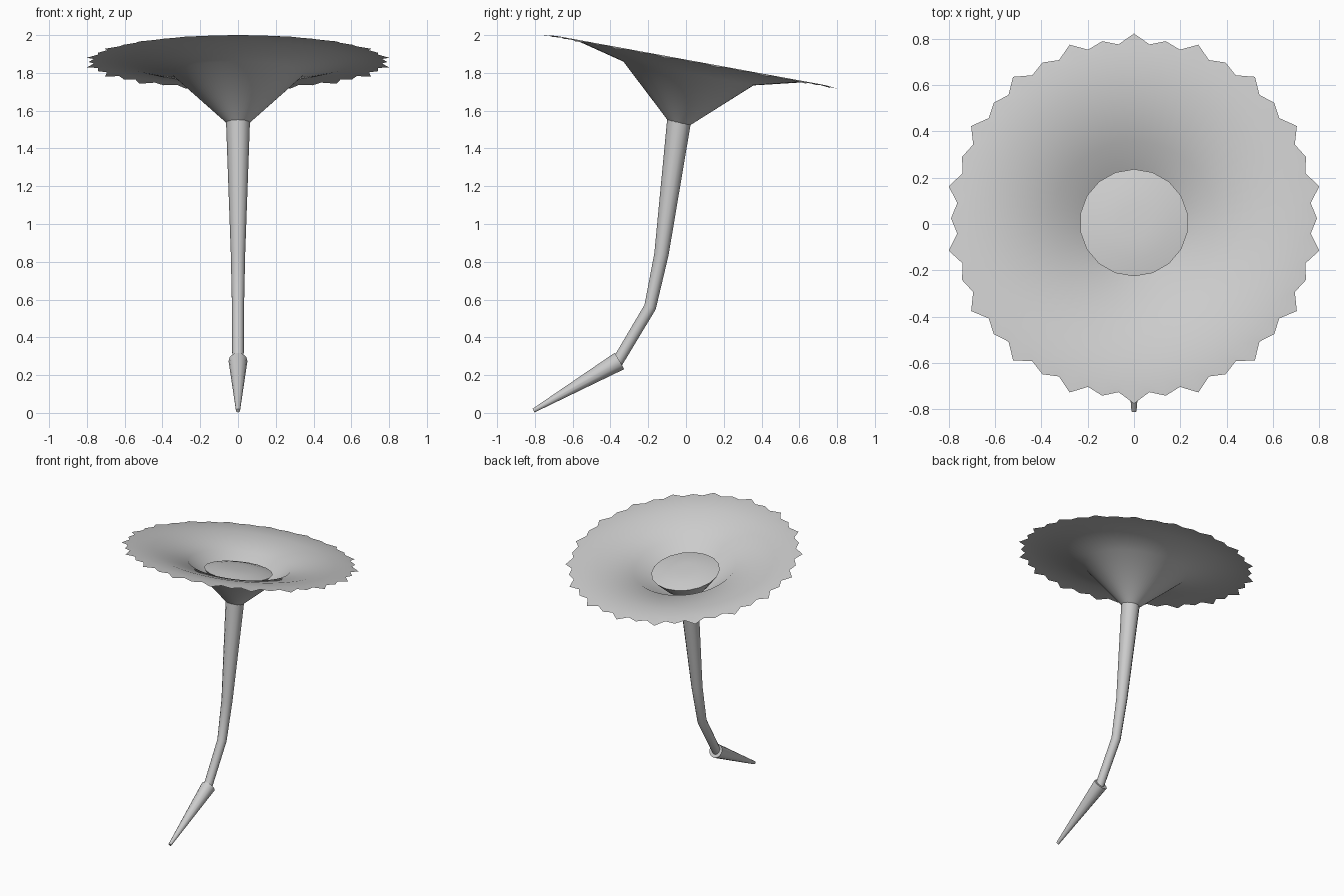
import bpy, bmesh
from math import sin, cos, pi, atan2
from mathutils import Vector, Matrix

if "Cube" in bpy.data.objects:
    bpy.data.objects.remove(bpy.data.objects["Cube"])

grey = bpy.data.materials.new("light grey")
grey.use_nodes = True
tone = (0.6, 0.6, 0.6, 1)
grey.diffuse_color = tone
grey.node_tree.nodes["Principled BSDF"].inputs["Base Color"].default_value = tone


def skin(name, rings, cap_start=False, cap_end=False, angle=50):
    """Bridge a list of closed rings of points into one smooth object."""
    bm = bmesh.new()
    loops = [[bm.verts.new(p) for p in ring] for ring in rings]
    n = len(loops[0])
    for low, high in zip(loops, loops[1:]):
        for i in range(n):
            j = (i + 1) % n
            bm.faces.new((low[i], low[j], high[j], high[i]))
    if cap_start:
        bm.faces.new(loops[0][::-1])
    if cap_end:
        bm.faces.new(loops[-1])
    mesh = bpy.data.meshes.new(name)
    bm.to_mesh(mesh)
    bm.free()
    mesh.materials.append(grey)
    ob = bpy.data.objects.new(name, mesh)
    bpy.context.scene.collection.objects.link(ob)
    bpy.ops.object.select_all(action='DESELECT')
    ob.select_set(True)
    bpy.context.view_layer.objects.active = ob
    bpy.ops.object.shade_smooth_by_angle(angle=angle * pi / 180)
    return ob


def circle(radius, height, n):
    return [Vector((radius * sin(-2 * pi * i / n), radius * cos(2 * pi * i / n), height))
            for i in range(n)]


def tube(name, path, n, **caps):
    """Tapered tube through (y, z, radius) points in the middle plane."""
    pts = [Vector((0, y, z)) for y, z, r in path]
    rings = []
    for k, (y, z, r) in enumerate(path):
        d = pts[min(k + 1, len(pts) - 1)] - pts[max(k - 1, 0)]
        turn = Matrix.Rotation(atan2(-d.y, d.z), 4, 'X')
        rings.append([pts[k] + turn @ p for p in circle(r, 0, n)])
    return skin(name, rings, **caps)


# Tilted frame shared by the cap and its centre
tilt = Matrix.Translation((0, -0.035, 1.535)) @ Matrix.Rotation(-0.181, 4, 'X')

# Funnel cap with a toothed rim: long tooth, notch, short tooth, notch
SEG = 72
profile = [(0.06, 0), (0.35, 0.266), (0.6, 0.328), (0.72, 0.336)]
rings = [circle(r, h, SEG) for r, h in profile]
teeth = [(0.812, 0.325), (0.766, 0.332), (0.79, 0.328), (0.766, 0.332)]
rings.append([circle(*teeth[i % 4], SEG)[i] for i in range(SEG)])
cap = skin("cap", rings)
cap.matrix_world = tilt

# Cushion in the middle of the cap
cushion = [(0.15, 0.12), (0.235, 0.225), (0.16, 0.243), (0.07, 0.25)]
centre = skin("cap_centre", [circle(r, h, 18) for r, h in cushion], cap_end=True)
centre.matrix_world = tilt

# Bent stalk, thinner toward the foot
tube("stalk", [(-0.375, 0.25, 0.03), (-0.19, 0.56, 0.032), (-0.13, 0.84, 0.038),
               (-0.035, 1.56, 0.064)], 12, cap_start=True, cap_end=True)

# Pointed root
tube("root", [(-0.807, 0.012, 0.011), (-0.352, 0.275, 0.05)], 12,
     cap_start=True, cap_end=True)
